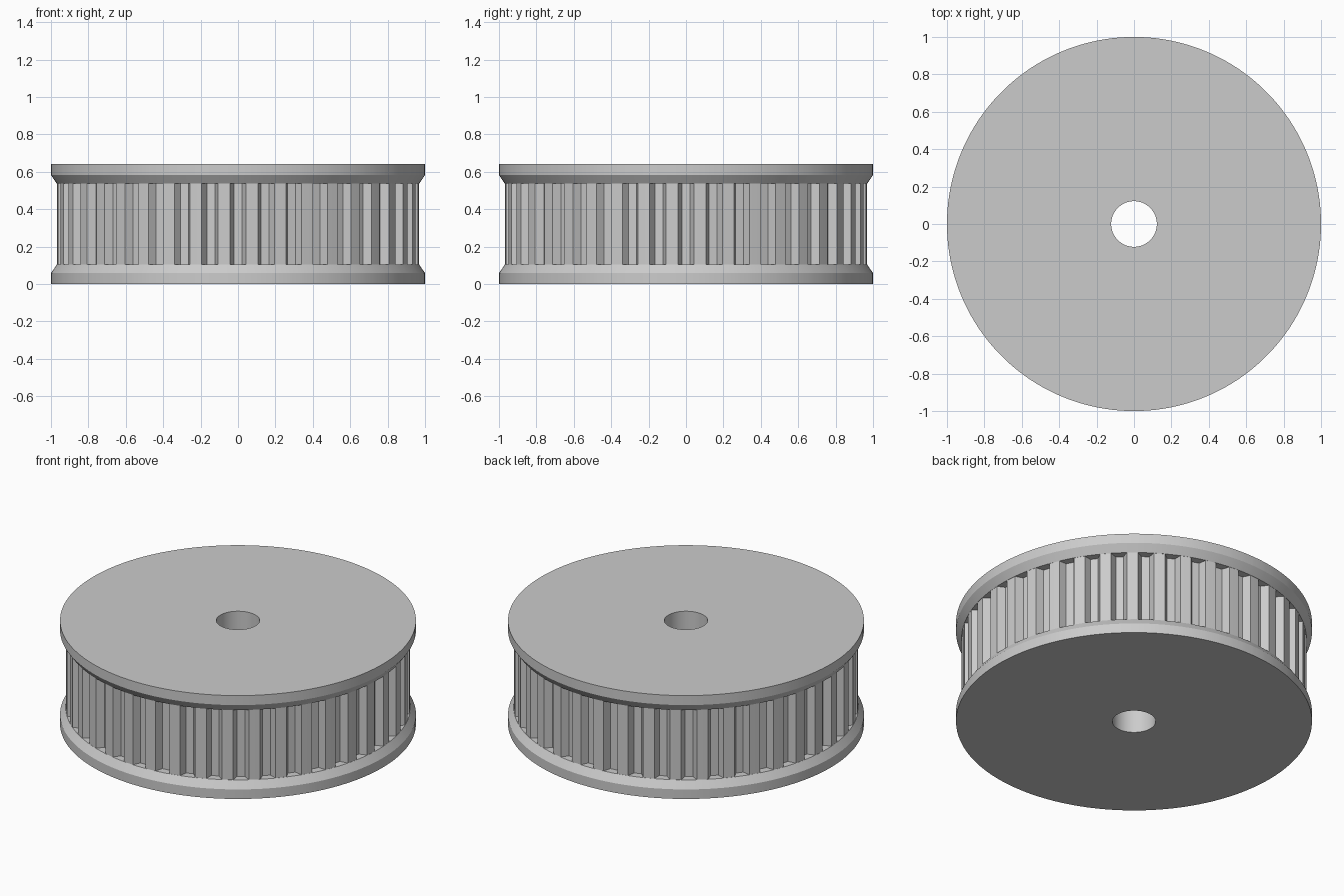
import bpy
import bmesh
from math import cos, sin, atan2, hypot, radians, tau

default = bpy.data.objects.get("Cube")
if default:
    bpy.data.objects.remove(default, do_unlink=True)

# Dimensions
TEETH = 40
RIM, TOOTH, FLOOR, BORE = 1.0, 0.968, 0.923, 0.122
MOUTH_HALF, FLOOR_HALF = 0.044, 0.022
HEIGHT, RIM_H, FLANGE_H = 0.641, 0.059, 0.104

# Single flat grey
grey = bpy.data.materials.new("Plain grey")
grey.use_nodes = True
grey.diffuse_color = (0.6, 0.6, 0.6, 1)
grey.node_tree.nodes["Principled BSDF"].inputs["Base Color"].default_value = (0.6, 0.6, 0.6, 1)

# One groove plus one tooth, as (angle, radius) around the axis
mouth = atan2(MOUTH_HALF, TOOTH)
floor = atan2(FLOOR_HALF, FLOOR)
floor_r = hypot(FLOOR, FLOOR_HALF)
pitch = tau / TEETH
period = [(-mouth, TOOTH), (-floor, floor_r), (floor, floor_r),
          (mouth, TOOTH), (pitch / 2, TOOTH)]
outline = [(k * pitch + a, r) for k in range(TEETH) for a, r in period]


def loft(name, rings):
    """Skin a list of (radius, height) rings; radius None follows the teeth."""
    bm = bmesh.new()
    loops = [[bm.verts.new((cos(a) * (radius or r), sin(a) * (radius or r), z))
              for a, r in outline] for radius, z in rings]
    n = len(outline)
    for low, high in zip(loops, loops[1:]):
        for i in range(n):
            j = (i + 1) % n
            bm.faces.new((low[i], low[j], high[j], high[i]))
    mesh = bpy.data.meshes.new(name)
    bm.to_mesh(mesh)
    bm.free()
    mesh.materials.append(grey)
    obj = bpy.data.objects.new(name, mesh)
    bpy.context.collection.objects.link(obj)
    return obj


# Lower flange profile, from the bore outward and back in to the teeth
flange = [(BORE, 0), (RIM, 0), (RIM, RIM_H), (TOOTH + 0.001, FLANGE_H), (None, FLANGE_H)]
mirrored = [(r, HEIGHT - z) for r, z in reversed(flange)]

parts = [
    loft("lower_flange", flange),
    loft("toothed_band", [(None, FLANGE_H), (None, HEIGHT - FLANGE_H)]),
    loft("upper_flange", mirrored),
    loft("shaft_bore", [(BORE, HEIGHT), (BORE, 0)]),
]

# Smooth round surfaces, crisp rims and tooth edges
bpy.ops.object.select_all(action='DESELECT')
for part in parts:
    part.select_set(True)
bpy.context.view_layer.objects.active = parts[0]
bpy.ops.object.shade_smooth_by_angle(angle=radians(25))
